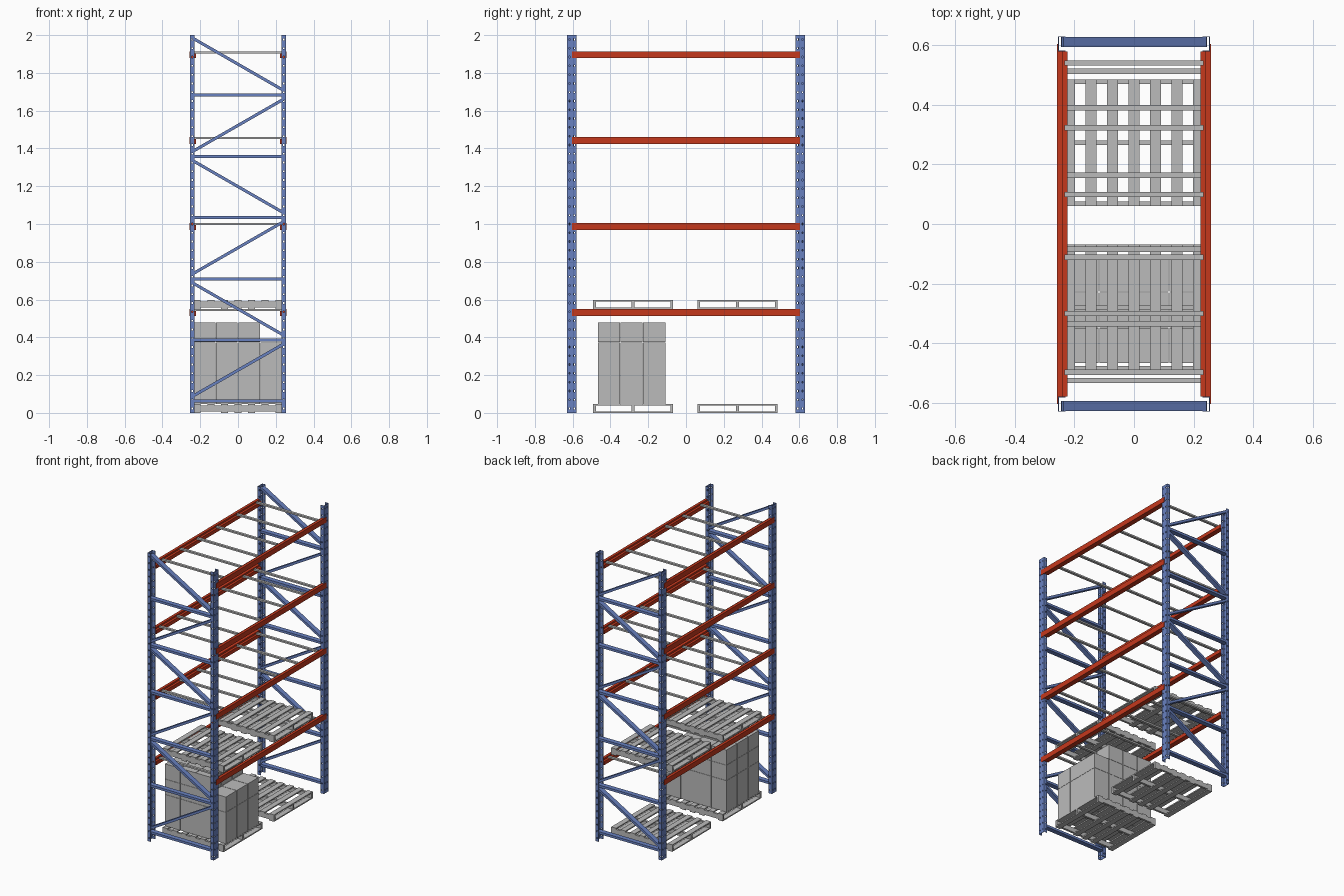
import bpy, bmesh, math
from mathutils import Vector, Matrix

if "Cube" in bpy.data.objects:
    bpy.data.objects.remove(bpy.data.objects["Cube"], do_unlink=True)


def material(name, rgb):
    m = bpy.data.materials.new(name)
    m.use_nodes = True
    m.diffuse_color = (*rgb, 1)
    m.node_tree.nodes["Principled BSDF"].inputs["Base Color"].default_value = (*rgb, 1)
    return m


BLUE = material("blue_paint", (0.14, 0.22, 0.53))
RED = material("red_paint", (0.56, 0.04, 0.012))
GREY = material("plain_grey", (0.5, 0.5, 0.5))


def finish(bm, name, mat):
    bmesh.ops.recalc_face_normals(bm, faces=bm.faces)
    me = bpy.data.meshes.new(name)
    bm.to_mesh(me)
    bm.free()
    me.materials.append(mat)
    ob = bpy.data.objects.new(name, me)
    bpy.context.collection.objects.link(ob)
    return ob


def add_box(bm, x0, x1, y0, y1, z0, z1):
    size = Matrix.Diagonal((x1 - x0, y1 - y0, z1 - z0, 1))
    centre = Matrix.Translation(((x0 + x1) / 2, (y0 + y1) / 2, (z0 + z1) / 2))
    bmesh.ops.create_cube(bm, size=1, matrix=centre @ size)


def add_bar(bm, a, b, wide, thick):
    # rectangular bar between two points in an x-z plane
    a, b = Vector(a), Vector(b)
    d = b - a
    turn = Matrix.Rotation(-math.atan2(d.z, d.x), 4, 'Y')
    size = Matrix.Diagonal((d.length, wide, thick, 1))
    bmesh.ops.create_cube(bm, size=1, matrix=Matrix.Translation((a + b) / 2) @ turn @ size)


# Perforated channel posts: a folded sheet whose hole cells are left out
HEIGHT, HOLES = 2.0, 43
PITCH, HOLE = HEIGHT / HOLES, 0.009
X_OUT, X_IN, Y_IN, Y_OUT = 0.253, 0.23, 0.58, 0.628


def post(name, sx, sy):
    outline = [(X_IN, Y_IN), (0.238, Y_IN), (0.245, Y_IN), (X_OUT, Y_IN),
               (X_OUT, 0.588), (X_OUT, 0.595), (X_OUT, 0.613), (X_OUT, 0.62),
               (X_OUT, Y_OUT), (0.245, Y_OUT), (0.238, Y_OUT), (X_IN, Y_OUT)]
    hole_columns = {1, 4, 6, 9}
    levels = [0]
    for i in range(HOLES):
        mid = (i + 0.5) * PITCH
        levels += [mid - HOLE / 2, mid + HOLE / 2]
    levels.append(HEIGHT)
    bm = bmesh.new()
    rows = [[bm.verts.new((sx * x, sy * y, z)) for x, y in outline] for z in levels]
    for r in range(len(rows) - 1):
        for c in range(len(outline) - 1):
            if r % 2 and c in hole_columns:
                continue
            bm.faces.new((rows[r][c], rows[r][c + 1], rows[r + 1][c + 1], rows[r + 1][c]))
    ob = finish(bm, name, BLUE)
    mod = ob.modifiers.new("sheet", 'SOLIDIFY')
    mod.thickness = 0.003
    mod.offset = 0


for sy, end in ((-1, "front"), (1, "back")):
    for sx, side in ((1, "left"), (-1, "right")):
        post(f"{end}_{side}_post", sx, sy)

# Zigzag bracing of both end frames
STEP = 0.324
for sy, end in ((-1, "front"), (1, "back")):
    y = sy * 0.61
    bm = bmesh.new()
    for i in range(6):
        z = 0.062 + i * STEP
        add_box(bm, -0.245, 0.245, y - 0.017, y + 0.017, z - 0.008, z + 0.008)
        s = -1 if i % 2 == 0 else 1
        add_bar(bm, (s * 0.24, y, z + 0.026), (-s * 0.24, y, z + 0.302), 0.034, 0.016)
    finish(bm, f"{end}_frame_braces", BLUE)

# Stepped shelf beams with end connectors
LEVELS = [0.55, 1.005, 1.46, 1.914]
BEAM_H, BEAM_Y = 0.036, 0.578


def beam(name, sx, top):
    low, step = top - BEAM_H, top - 0.011
    profile = [(0.223, low), (0.258, low), (0.258, top), (0.239, top), (0.239, step), (0.223, step)]
    bm = bmesh.new()
    face = bm.faces.new([bm.verts.new((sx * x, -BEAM_Y, z)) for x, z in profile])
    ext = bmesh.ops.extrude_face_region(bm, geom=[face])
    moved = [v for v in ext["geom"] if isinstance(v, bmesh.types.BMVert)]
    bmesh.ops.translate(bm, verts=moved, vec=(0, 2 * BEAM_Y, 0))
    for sy in (-1, 1):
        ys = sorted((sy * BEAM_Y, sy * 0.603))
        xs = sorted((sx * 0.255, sx * 0.258))
        add_box(bm, *xs, *ys, low, top)
    finish(bm, name, RED)


# Cross bars resting on the beam steps
TOP_BARS = [-0.497, -0.3, -0.112, 0.099, 0.323, 0.54]
LOW_BARS = [-0.525, -0.335, -0.085, 0.163, 0.39, 0.512]
for n, top in enumerate(LEVELS, 1):
    for sx, side in ((1, "left"), (-1, "right")):
        beam(f"shelf_{n}_{side}_beam", sx, top)
    bm = bmesh.new()
    for y in (TOP_BARS if n in (2, 4) else LOW_BARS):
        add_box(bm, -0.233, 0.233, y - 0.009, y + 0.009, top - 0.011, top)
    finish(bm, f"shelf_{n}_cross_bars", GREY)

# Pallets: three stringers with slats above and below
HALF, PALLET_H, SLAT = 0.235, 0.048, 0.008


def pallet(name, y0, y1, z):
    bm = bmesh.new()
    mid, w = (y0 + y1) / 2, 0.015
    for y in (y0, mid - w / 2, y1 - w):
        add_box(bm, -HALF, HALF, y, y + w, z + SLAT, z + PALLET_H - SLAT)
    for i in range(7):
        x = (i - 3) * 0.072
        add_box(bm, x - 0.0185, x + 0.0185, y0, y1, z + PALLET_H - SLAT, z + PALLET_H)
        if i not in (1, 5):
            add_box(bm, x - 0.0185, x + 0.0185, y0, y1, z, z + SLAT)
    finish(bm, name, GREY)


for z, place in ((0, "floor"), (LEVELS[0], "shelf")):
    pallet(f"{place}_front_pallet", -0.492, -0.068, z)
    pallet(f"{place}_back_pallet", 0.06, 0.485, z)

# Stacked cartons, with the left column one layer lower
bm = bmesh.new()
LAYERS = [PALLET_H, 0.267, 0.374, 0.48]
GAP = 0.0015
for col in range(4):
    for row in range(3):
        for k in range(2 if col == 3 else 3):
            x, y = -0.235 + col * 0.1175, -0.468 + row * 0.12
            add_box(bm, x + GAP, x + 0.1175 - GAP, y + GAP, y + 0.12 - GAP,
                    LAYERS[k], LAYERS[k + 1] - GAP)
finish(bm, "cartons", GREY)
